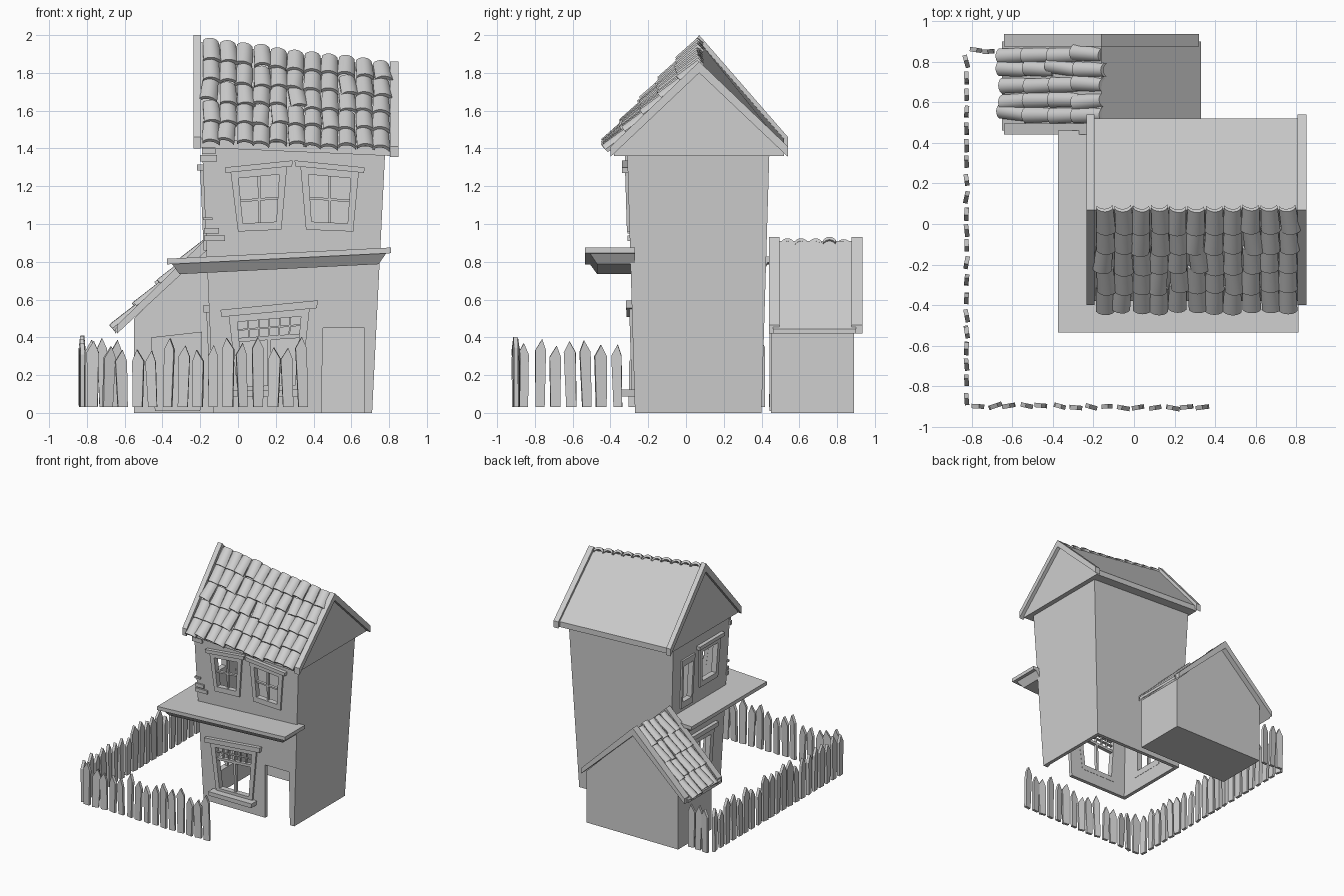
import bpy, bmesh, math, random
from mathutils import Vector, Matrix

random.seed(4)
old = bpy.data.objects.get("Cube")
if old:
    bpy.data.objects.remove(old, do_unlink=True)

plaster = bpy.data.materials.new("pale_grey")
plaster.use_nodes = True
GREY = (0.62, 0.62, 0.62, 1)
plaster.diffuse_color = GREY
plaster.node_tree.nodes["Principled BSDF"].inputs["Base Color"].default_value = GREY


def loft(bm, rings):
    """Closed solid through rings of equal length, capped at both ends."""
    vs = [[bm.verts.new(p) for p in r] for r in rings]
    n = len(vs[0])
    for a, b in zip(vs, vs[1:]):
        for i in range(n):
            j = (i + 1) % n
            bm.faces.new((a[i], a[j], b[j], b[i]))
    bm.faces.new(vs[0][::-1])
    bm.faces.new(vs[-1])


def finish(bm, name):
    bmesh.ops.recalc_face_normals(bm, faces=bm.faces[:])
    me = bpy.data.meshes.new(name)
    bm.to_mesh(me)
    bm.free()
    ob = bpy.data.objects.new(name, me)
    me.materials.append(plaster)
    bpy.context.scene.collection.objects.link(ob)
    return ob


def solid(name, rings):
    bm = bmesh.new()
    loft(bm, rings)
    return finish(bm, name)


def activate(ob):
    bpy.ops.object.select_all(action='DESELECT')
    ob.select_set(True)
    bpy.context.view_layer.objects.active = ob


# Tapered, hollow house walls, open underneath
def wall_ring(z, d, tilt=0.0):
    x0, x1 = -0.13 - 0.044 * z + d, 0.71 + 0.05 * z - d
    y0, y1 = -0.27 - 0.03 * z + d, 0.40 + 0.03 * z - d
    return [(x0, y0, z + tilt), (x1, y0, z), (x1, y1, z), (x0, y1, z + tilt)]


house = solid("house_walls", [wall_ring(1.38, 0, 0.04), wall_ring(0, 0),
                              wall_ring(0, 0.03), wall_ring(1.34, 0.03, 0.04)])


# Wall mappings: u along the wall, z up, d outwards
def front(u, z, d):
    return (u, -0.27 - 0.03 * z - d, z)


def side(u, z, d):
    return (-0.13 - 0.044 * z - d, u, z)


def shed_front(u, z, d):
    return (u, 0.45 - d, z)


def patch(bm, wall, quad, s0, s1, t0, t1, d0, d1):
    """Bar covering part of a quad (bl, br, tr, tl), between two depths."""
    bl, br, tr, tl = [Vector(p) for p in quad]
    pts = [bl.lerp(br, s).lerp(tl.lerp(tr, s), t)
           for s, t in ((s0, t0), (s1, t0), (s1, t1), (s0, t1))]
    loft(bm, [[wall(p.x, p.y, d) for p in pts] for d in (d0, d1)])


cutters = bmesh.new()


def window(name, wall, quad, m=0.13, cols=2, rows=2, lintel=True, sill=False, lattice=False):
    patch(cutters, wall, quad, m / 2, 1 - m / 2, m / 2, 1 - m / 2, -0.09, 0.06)
    bm = bmesh.new()
    for r in ((0, m, 0, 1), (1 - m, 1, 0, 1), (m, 1 - m, 0, m), (m, 1 - m, 1 - m, 1)):
        patch(bm, wall, quad, *r, -0.032, 0.014)
    top = 1 - m
    if lattice:
        top = 0.7
        patch(bm, wall, quad, m, 1 - m, top - 0.05, top, -0.025, 0.006)
        patch(bm, wall, quad, m, 1 - m, 0.79, 0.81, -0.02, 0)
        for i in range(1, 6):
            s = m + (1 - 2 * m) * i / 6
            patch(bm, wall, quad, s - 0.01, s + 0.01, top, 1 - m, -0.02, 0)
    for i in range(1, cols):
        s = m + (1 - 2 * m) * i / cols
        patch(bm, wall, quad, s - 0.025, s + 0.025, m, top, -0.025, 0)
    for i in range(1, rows):
        t = m + (top - m) * i / rows
        patch(bm, wall, quad, m, 1 - m, t - 0.02, t + 0.02, -0.024, -0.001)
    if lintel:
        patch(bm, wall, quad, -0.09, 1.09, 0.98, 1.07, -0.01, 0.03)
    if sill:
        patch(bm, wall, quad, -0.1, 1.1, -0.03, 0.05, -0.01, 0.07)
    finish(bm, name)


window("upper_left_window", front, [(0.0, 0.96), (0.23, 0.97), (0.26, 1.31), (-0.04, 1.28)])
window("upper_right_window", front, [(0.36, 0.97), (0.61, 0.96), (0.64, 1.28), (0.33, 1.31)])
window("ground_window", front, [(0.0, 0.10), (0.33, 0.10), (0.38, 0.56), (-0.05, 0.52)],
       m=0.1, rows=1, sill=True, lattice=True)
window("side_upper_window", side, [(-0.16, 0.95), (0.08, 0.95), (0.10, 1.29), (-0.18, 1.29)],
       cols=1, rows=1)
window("side_balcony_door", side, [(0.17, 0.86), (0.32, 0.86), (0.33, 1.27), (0.16, 1.27)],
       cols=1, rows=1, lintel=False)
window("side_ground_window", side, [(-0.12, 0.12), (0.18, 0.12), (0.2, 0.54), (-0.14, 0.54)],
       rows=1)

# Doorway and window openings cut through the walls
patch(cutters, front, [(0.44, -0.05), (0.67, -0.05), (0.67, 0.45), (0.45, 0.45)],
      0, 1, 0, 1, -0.09, 0.06)
cut = finish(cutters, "opening_cutter")
cut.hide_render = True
mod = house.modifiers.new("openings", 'BOOLEAN')
mod.object = cut
mod.solver = 'EXACT'
activate(house)
bpy.ops.object.modifier_apply(modifier="openings")
bpy.data.objects.remove(cut, do_unlink=True)

# Exposed corner bricks
bm = bmesh.new()
for u, z, w, h in ((-0.2, 1.33, 0.09, 0.035), (-0.19, 1.37, 0.07, 0.03), (-0.18, 0.91, 0.11, 0.03),
                   (-0.18, 0.95, 0.08, 0.03), (-0.185, 1.02, 0.05, 0.015)):
    patch(bm, front, [(u, z), (u + w, z), (u + w, z + h), (u, z + h)], 0, 1, 0, 1, -0.01, 0.012)
finish(bm, "corner_bricks")


# Main roof, sagging towards +x
def gable(x, eave, lip, ridge):
    return [(x, -0.38, eave), (x, -0.38, lip), (x, 0.07, ridge), (x, 0.52, lip), (x, 0.52, eave)]


solid("roof_body", [gable(-0.21, 1.405, 1.45, 1.965), gable(0.82, 1.36, 1.405, 1.83)])


def chevron(c, half, eave, lip, ridge, under):
    return [(c - half, eave), (c - half, lip), (c, ridge), (c + half, lip), (c + half, eave), (c, under)]


for name, x0, x1, prof in (("left_gable_board", -0.235, -0.195, chevron(0.07, 0.47, 1.40, 1.46, 2.0, 1.93)),
                           ("right_gable_board", 0.805, 0.85, chevron(0.07, 0.47, 1.355, 1.41, 1.86, 1.80))):
    solid(name, [[(x, y, z) for y, z in prof] for x in (x0, x1)])


# Curved roof tiles
def tile(bm, origin, across, down, width, length):
    up = across.cross(down).normalized()
    if up.z < 0:
        up = -up
    turn = Matrix.Rotation(random.gauss(0, 0.05), 3, up)
    across, down = turn @ across.normalized(), turn @ down.normalized()
    angles = [math.radians(-60 + 20 * i) for i in range(7)]
    rings = []
    for along, scale, lift in ((0, 0.92, 0.0), (length, 1.04, 0.018)):
        def arc(k, h):
            return [origin + down * along + across * (width / 2 * scale * k * math.sin(a) / math.sin(angles[-1]))
                    + up * (lift + h + 0.05 * (math.cos(a) - 0.5)) for a in angles]
        rings.append(arc(1, 0.008) + arc(0.96, -0.012)[::-1])
    loft(bm, rings)


def tiled_slope(name, corners, cols, rows):
    """Corners: ridge start, ridge end, eave start, eave end."""
    a, b, c, d = [Vector(p) for p in corners]
    bm = bmesh.new()
    for i in range(cols):
        s = (i + 0.5) / cols
        top, low = a.lerp(b, s), c.lerp(d, s)
        step = (low - top) / rows
        for j in range(rows):
            o = top + step * (j + random.uniform(-0.08, 0.08))
            tile(bm, o, b - a, step, (b - a).length / cols, step.length * 1.08)
    ob = finish(bm, name)
    activate(ob)
    bpy.ops.object.shade_smooth_by_angle(angle=math.radians(35))


tiled_slope("main_roof_tiles", [(-0.19, 0.08, 1.965), (0.80, 0.08, 1.835),
                                (-0.19, -0.40, 1.43), (0.80, -0.40, 1.39)], 11, 5)

# Wrap-around porch roof: slab and tapered soffit
def porch_ring(inset, drop):
    x0, x1, y0, y1, xi, yi = -0.375 + inset, 0.81 - inset, -0.535 + inset, 0.46 - inset, -0.15, -0.27
    pts = [(x0, y0), (x1, y0), (x1, yi), (xi, yi), (xi, y1), (x0, y1)]
    return [(x, y, 0.835 + 0.05 * x - drop) for x, y in pts]


solid("porch_roof", [porch_ring(0, 0), porch_ring(0, 0.03)])
solid("porch_soffit", [porch_ring(0.025, 0.028), porch_ring(0.065, 0.085)])

# Shed with its own tiled roof
body = [(-0.55, 0), (0.30, 0), (0.30, 0.43), (-0.16, 0.88), (-0.55, 0.50)]
solid("shed_walls", [[(x, y, z) for x, z in body] for y in (0.45, 0.89)])
slab = chevron(-0.16, 0.49, 0.42, 0.445, 0.91, 0.87)
solid("shed_roof", [[(x, y, z) for x, z in slab] for y in (0.46, 0.90)])
board = chevron(-0.16, 0.48, 0.42, 0.465, 0.93, 0.865)
for name, y0, y1 in (("shed_front_board", 0.44, 0.495), ("shed_back_board", 0.875, 0.935)):
    solid(name, [[(x, y, z) for x, z in board] for y in (y0, y1)])
tiled_slope("shed_roof_tiles", [(-0.15, 0.50, 0.90), (-0.15, 0.87, 0.90),
                                (-0.63, 0.50, 0.445), (-0.63, 0.87, 0.445)], 5, 4)
bm = bmesh.new()
patch(bm, shed_front, [(-0.44, 0.01), (-0.2, 0.01), (-0.19, 0.43), (-0.46, 0.4)], 0, 1, 0, 1, -0.005, 0.008)
finish(bm, "shed_door")


# Picket fence
def picket(bm, x, y, heading):
    w, h, t = random.uniform(0.026, 0.033), random.uniform(0.30, 0.38), 0.011
    tip = random.uniform(-0.3, 0.3) * w
    lean = random.uniform(-0.012, 0.012)
    shape = [(-w * 0.85, 0), (w * 0.85, 0), (w + lean, h - 0.06), (tip + lean, h), (-w + lean, h - 0.06)]
    place = Matrix.Translation((x, y, 0.03)) @ Matrix.Rotation(heading + random.gauss(0, 0.14), 4, 'Z')
    loft(bm, [[place @ Vector((u, d, z)) for u, z in shape] for d in (-t, t)])


def fence(name, start, end, count):
    a, b = Vector(start), Vector(end)
    heading = math.atan2(b.y - a.y, b.x - a.x)
    bm = bmesh.new()
    for i in range(count):
        p = a.lerp(b, i / (count - 1))
        picket(bm, p.x, p.y + random.uniform(-0.006, 0.006), heading)
    finish(bm, name)


fence("front_fence", (-0.77, -0.90), (0.345, -0.90), 15)
fence("side_fence", (-0.825, -0.86), (-0.825, 0.80), 21)
fence("back_fence", (-0.78, 0.855), (-0.64, 0.845), 3)
